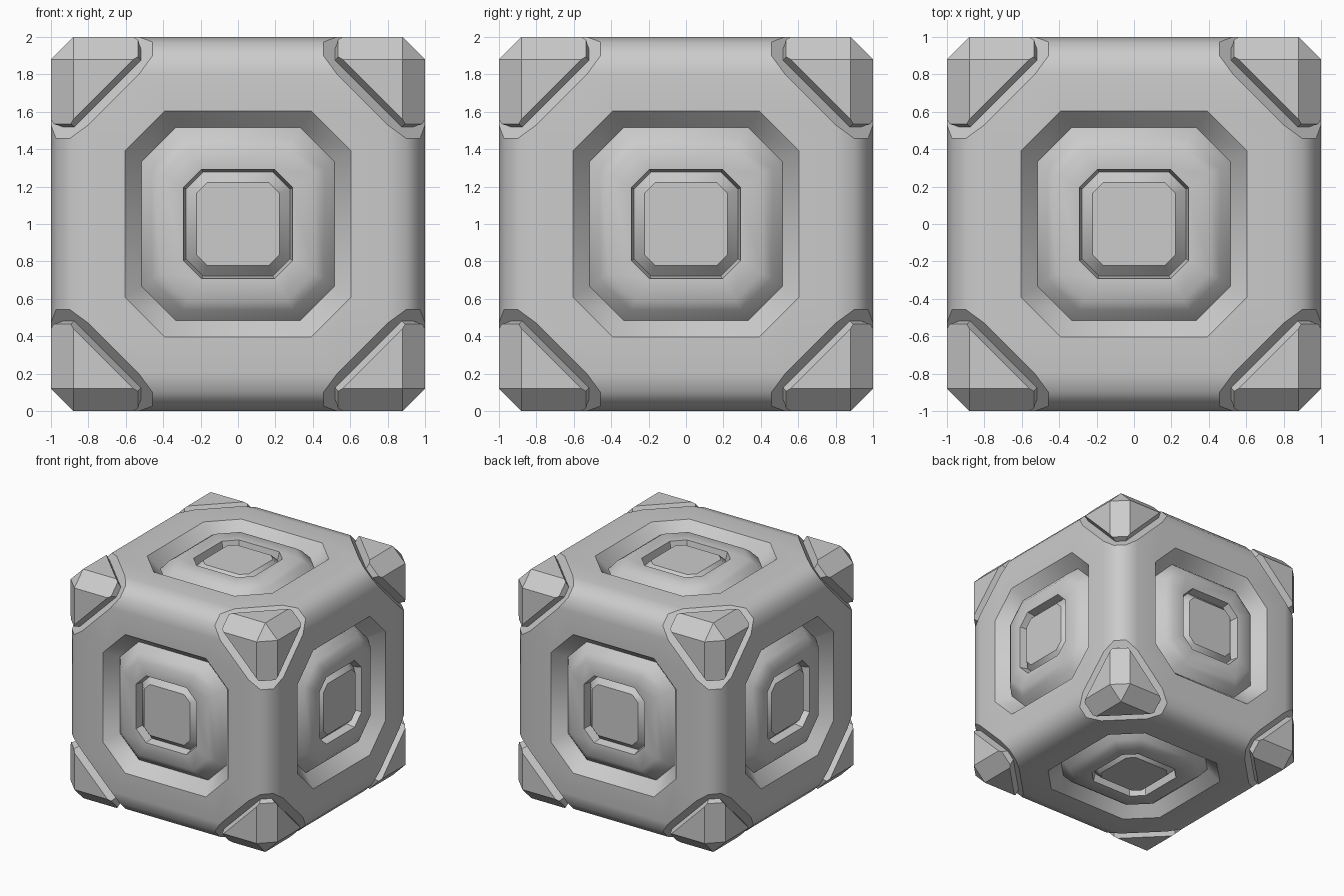
import bpy, bmesh
from itertools import product
from mathutils import Vector

if "Cube" in bpy.data.objects:
    bpy.data.objects.remove(bpy.data.objects["Cube"])


def cube(bevel, segments):
    bm = bmesh.new()
    bmesh.ops.create_cube(bm, size=2)
    bmesh.ops.bevel(bm, geom=bm.edges[:], offset=bevel, segments=segments,
                    profile=0.5, affect='EDGES')
    return bm


def cut(bm, co, no):
    # slice away everything on the normal side and cap the opening
    r = bmesh.ops.bisect_plane(bm, geom=bm.verts[:] + bm.edges[:] + bm.faces[:],
                               dist=1e-5, plane_co=co, plane_no=no, clear_outer=True)
    edges = [e for e in r['geom_cut'] if isinstance(e, bmesh.types.BMEdge)]
    if edges:
        bmesh.ops.contextual_create(bm, geom=edges)


def finish(bm, name, angle):
    bmesh.ops.recalc_face_normals(bm, faces=bm.faces[:])
    me = bpy.data.meshes.new(name)
    bm.to_mesh(me)
    bm.free()
    ob = bpy.data.objects.new(name, me)
    ob.location.z = 1
    bpy.context.collection.objects.link(ob)
    bpy.ops.object.select_all(action='DESELECT')
    ob.select_set(True)
    bpy.context.view_layer.objects.active = ob
    if angle:
        bpy.ops.object.shade_smooth_by_angle(angle=angle)
    return ob


# Crate body: rounded cube with its eight corners sliced off
bm = cube(0.2, 3)
for s in product((-1, 1), repeat=3):
    n = Vector(s)
    cut(bm, n * (2.33 / 3), n)
bm.normal_update()

# Octagonal grooves, ring and centre button: (half width, half flat, height)
RINGS = [(0.605, 0.39, 1.0), (0.515, 0.335, 0.89), (0.46, 0.295, 0.96),
         (0.41, 0.265, 0.995), (0.292, 0.195, 0.99), (0.278, 0.187, 0.92),
         (0.222, 0.165, 0.98)]
panels = [f for f in bm.faces
          if max(abs(c) for c in f.normal) > 0.999 and f.calc_area() > 1]
for f in panels:
    axis = max(range(3), key=lambda i: abs(f.normal[i]))
    side = 1 if f.normal[axis] > 0 else -1
    u, v = [i for i in range(3) if i != axis]
    for half, flat, height in RINGS:
        bmesh.ops.inset_individual(bm, faces=[f], thickness=0.01)
        for vert in f.verts:
            p = vert.co.copy()
            wide = abs(p[u]) > abs(p[v])
            vert.co[u] = (half if wide else flat) * (1 if p[u] > 0 else -1)
            vert.co[v] = (flat if wide else half) * (1 if p[v] > 0 else -1)
            vert.co[axis] = side * height
finish(bm, "crate_body", 0.61)

# Corner guards: one chamfered cube corner with bevelled rim, mirrored to all eight
bm = cube(0.12, 1)
k = Vector((1, 1, 1)).normalized()
cut(bm, Vector((1, 1, 1)) * (2.31 / 3), -k)
for i in range(3):
    face = Vector((0, 0, 0))
    face[i] = 1
    p = Vector((0.72, 0.72, 0.72))
    p[i] = 1
    cut(bm, p, face - k)
    strip = (Vector((1, 1, 1)) - face).normalized()
    p = Vector((0.94, 0.94, 0.94))
    p[i] = 0.535
    cut(bm, p, strip - k)
guard = finish(bm, "corner_guards", None)
mirror = guard.modifiers.new("mirror", 'MIRROR')
mirror.use_axis = (True, True, True)
